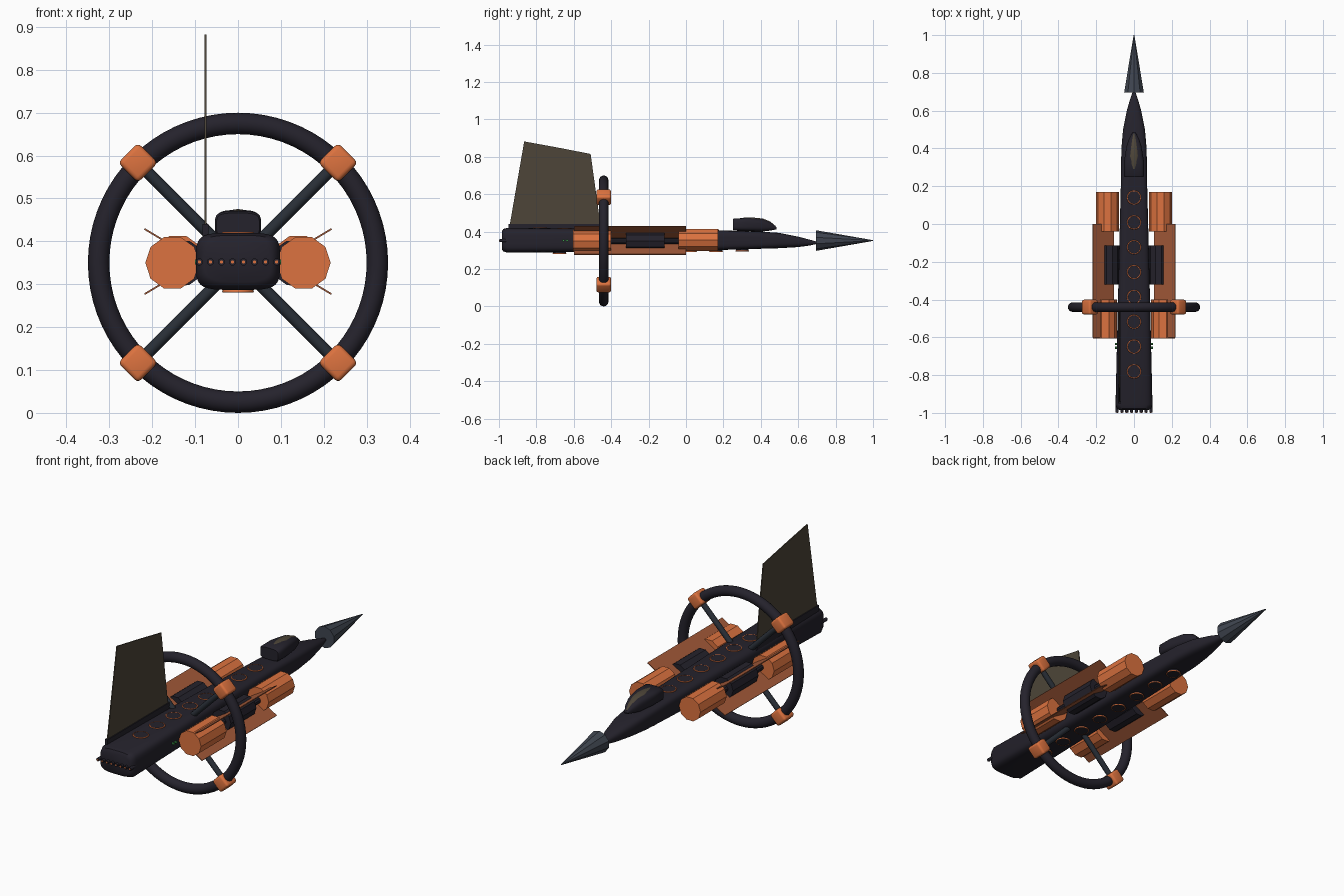
import bpy, bmesh, math
from mathutils import Vector, Matrix

if "Cube" in bpy.data.objects:
    bpy.data.objects.remove(bpy.data.objects["Cube"])

def material(name, rgb):
    m = bpy.data.materials.new(name)
    m.diffuse_color = (*rgb, 1)
    m.use_nodes = True
    m.node_tree.nodes["Principled BSDF"].inputs["Base Color"].default_value = m.diffuse_color
    return m

DARK = material("dark_hull", (0.018, 0.016, 0.025))
ORANGE = material("orange", (0.72, 0.17, 0.05))
RUST = material("rust_panel", (0.36, 0.10, 0.04))
SAIL = material("smoked_panel", (0.075, 0.06, 0.04))
STEEL = material("blue_steel", (0.05, 0.06, 0.08))
STRUT = material("strut_grey", (0.022, 0.028, 0.038))
GREEN = material("green_lamp", (0.05, 0.35, 0.08))

def finish(name, bm, mat, smooth=None):
    bmesh.ops.recalc_face_normals(bm, faces=bm.faces)
    me = bpy.data.meshes.new(name)
    bm.to_mesh(me)
    bm.free()
    ob = bpy.data.objects.new(name, me)
    bpy.context.collection.objects.link(ob)
    me.materials.append(mat)
    if smooth:
        bpy.ops.object.select_all(action='DESELECT')
        ob.select_set(True)
        bpy.context.view_layer.objects.active = ob
        bpy.ops.object.shade_smooth_by_angle(angle=math.radians(smooth))
    return ob

def rod(name, a, b, r1, mat, r2=None, seg=12, spin=0, smooth=None):
    a, b = Vector(a), Vector(b)
    d = b - a
    bm = bmesh.new()
    m = Matrix.Translation((a + b) / 2) @ d.to_track_quat('Z', 'Y').to_matrix().to_4x4() @ Matrix.Rotation(spin, 4, 'Z')
    bmesh.ops.create_cone(bm, cap_ends=True, segments=seg, radius1=r1,
                          radius2=r1 if r2 is None else r2, depth=d.length, matrix=m)
    return finish(name, bm, mat, smooth)

def box(name, loc, size, mat, rot=0, bevel=0):
    bm = bmesh.new()
    m = Matrix.Translation(loc) @ Matrix.Rotation(rot, 4, 'Y') @ Matrix.Diagonal((*size, 1))
    bmesh.ops.create_cube(bm, size=1, matrix=m)
    if bevel:
        bmesh.ops.bevel(bm, geom=bm.edges[:], offset=bevel, segments=3, profile=0.5, affect='EDGES')
    return finish(name, bm, mat, 40 if bevel else None)

def torus(name, loc, R, r, mat, axis='Z', n=64, k=14):
    bm = bmesh.new()
    turn = Matrix.Rotation(math.pi / 2, 4, 'X') if axis == 'Y' else Matrix()
    rings = []
    for i in range(n):
        a = 2 * math.pi * i / n
        ring = []
        for j in range(k):
            b = 2 * math.pi * j / k
            p = Vector(((R + r * math.cos(b)) * math.cos(a), (R + r * math.cos(b)) * math.sin(a), r * math.sin(b)))
            ring.append(bm.verts.new(turn @ p + Vector(loc)))
        rings.append(ring)
    for i in range(n):
        p, q = rings[i], rings[(i + 1) % n]
        for j in range(k):
            bm.faces.new((p[j], p[(j + 1) % k], q[(j + 1) % k], q[j]))
    return finish(name, bm, mat, 60)

def loft(name, sections, mat, n=32, smooth=40):
    # sections: y, half width, bottom z, top z, squareness
    bm = bmesh.new()
    prev = None
    for y, w, z0, z1, e in sections:
        ring = []
        for i in range(n):
            a = 2 * math.pi * (i + 0.5) / n
            c, s = math.cos(a), math.sin(a)
            x = math.copysign(abs(c) ** (2 / e), c) * w
            z = (z0 + z1) / 2 + math.copysign(abs(s) ** (2 / e), s) * (z1 - z0) / 2
            ring.append(bm.verts.new((x, y, z)))
        if prev:
            for i in range(n):
                bm.faces.new((prev[i], prev[(i + 1) % n], ring[(i + 1) % n], ring[i]))
        else:
            bm.faces.new(ring)
        prev = ring
    bm.faces.new(prev)
    return finish(name, bm, mat, smooth)

# Hull and pointed nose
loft("fuselage", [(-0.985, 0.078, 0.305, 0.402, 3.5), (-0.977, 0.09, 0.294, 0.414, 4), (-0.955, 0.098, 0.287, 0.42, 4.5),
                  (-0.4, 0.085, 0.292, 0.415, 4.5), (0.2, 0.07, 0.302, 0.406, 4.5), (0.4, 0.067, 0.308, 0.4, 4),
                  (0.5, 0.058, 0.311, 0.393, 3.2), (0.6, 0.038, 0.317, 0.373, 2.6), (0.66, 0.021, 0.325, 0.357, 2.2),
                  (0.705, 0.005, 0.335, 0.345, 2)], DARK)
rod("nose_spike", (0, 0.695, 0.352), (0, 1, 0.352), 0.055, STEEL, r2=0.002, seg=10)

# Cockpit hood with smoked window
loft("cockpit_hood", [(0.25, 0.05, 0.408, 0.466, 4), (0.256, 0.054, 0.405, 0.47, 4), (0.33, 0.053, 0.402, 0.473, 3.5),
                      (0.41, 0.04, 0.4, 0.467, 3), (0.45, 0.027, 0.405, 0.451, 2.6), (0.485, 0.008, 0.412, 0.423, 2)], DARK)
loft("cockpit_window", [(0.29, 0.006, 0.46, 0.4725, 2), (0.32, 0.02, 0.455, 0.475, 2), (0.36, 0.026, 0.45, 0.475, 2),
                        (0.41, 0.023, 0.44, 0.470, 2), (0.45, 0.015, 0.42, 0.454, 2), (0.478, 0.005, 0.41, 0.431, 2)], SAIL)

# Ring wing with diagonal struts and clamps
Y, Z = -0.44, 0.35
torus("ring_wing", (0, Y, Z), 0.325, 0.025, DARK, axis='Y', n=72, k=16)
for sx in (-1, 1):
    for sz in (-1, 1):
        d = Vector((sx, 0, sz)).normalized()
        c = Vector((0, Y, Z))
        rod("ring_strut", c + d * 0.07, c + d * 0.32, 0.014, STRUT, seg=12, smooth=40)
        box("ring_clamp", c + d * 0.33, (0.066, 0.078, 0.066), ORANGE, rot=math.pi / 4, bevel=0.011)

# Side engines and angled panels
for s in (-1, 1):
    h = math.pi / 10
    rod("front_engine", (s * 0.14, -0.04, Z + 0.005), (s * 0.14, 0.17, Z + 0.005), 0.061, ORANGE, seg=10, spin=h)
    rod("rear_engine", (s * 0.153, -0.605, Z), (s * 0.153, -0.4, Z), 0.063, ORANGE, seg=10, spin=h)
    rod("engine_core", (s * 0.13, -0.32, Z), (s * 0.13, -0.115, Z), 0.054, DARK, seg=10, spin=h)
    rod("engine_shaft", (s * 0.14, -0.42, Z), (s * 0.14, -0.02, Z), 0.016, DARK, seg=10)
    for t in (-1, 1):
        box("side_panel", (s * 0.163, -0.3, Z + 0.003 + t * 0.043), (0.128, 0.6, 0.004), RUST, rot=-s * t * math.atan(0.6))

# Tall offset tail fin on its base rail
bm = bmesh.new()
outline = [(-0.945, 0.42), (-0.865, 0.882), (-0.69, 0.85), (-0.51, 0.815), (-0.455, 0.42), (-0.69, 0.42)]
sides = [[bm.verts.new((x, y, z)) for y, z in outline] for x in (-0.0785, -0.0735)]
for v in sides:
    bm.faces.new((v[0], v[1], v[2], v[5]))
    bm.faces.new((v[5], v[2], v[3], v[4]))
for i in range(6):
    j = (i + 1) % 6
    bm.faces.new((sides[0][i], sides[0][j], sides[1][j], sides[1][i]))
finish("tail_fin", bm, SAIL)
box("fin_rail", (-0.076, -0.7, 0.42), (0.014, 0.5, 0.04), DARK)

# Round hatches along top and belly
for i in range(8):
    y = 0.14 - i * 0.1315
    f = (0.2 - y) / 1.155
    top = 0.406 + 0.014 * f
    rod("top_hatch", (0, y, top - 0.01), (0, y, top + 0.003), 0.034, DARK, seg=24, smooth=40)
    torus("top_hatch_rim", (0, y, top + 0.001), 0.035, 0.003, ORANGE, n=28, k=6)
    y = 0.30 - i * 0.1395
    low = 0.302 - 0.015 * (0.2 - y) / 1.155
    rod("belly_hatch", (0, y, low + 0.01), (0, y, low - 0.009), 0.034, DARK, seg=24, smooth=40)
    torus("belly_hatch_rim", (0, y, low - 0.007), 0.034, 0.003, ORANGE, n=28, k=6)

# Row of tail nozzles with glowing tips
for i in range(8):
    x = (i - 3.5) * 0.0257
    rod("tail_nozzle", (x, -0.95, 0.352), (x, -0.998, 0.352), 0.0085, DARK, seg=12, smooth=40)
    rod("nozzle_tip", (x, -0.99, 0.352), (x, -1, 0.352), 0.004, ORANGE, seg=8)

# Small side lamps
for s in (-1, 1):
    for y in (-0.635, -0.655):
        rod("side_lamp", (s * 0.08, y, 0.352), (s * 0.1, y, 0.352), 0.006, GREEN, seg=8)
